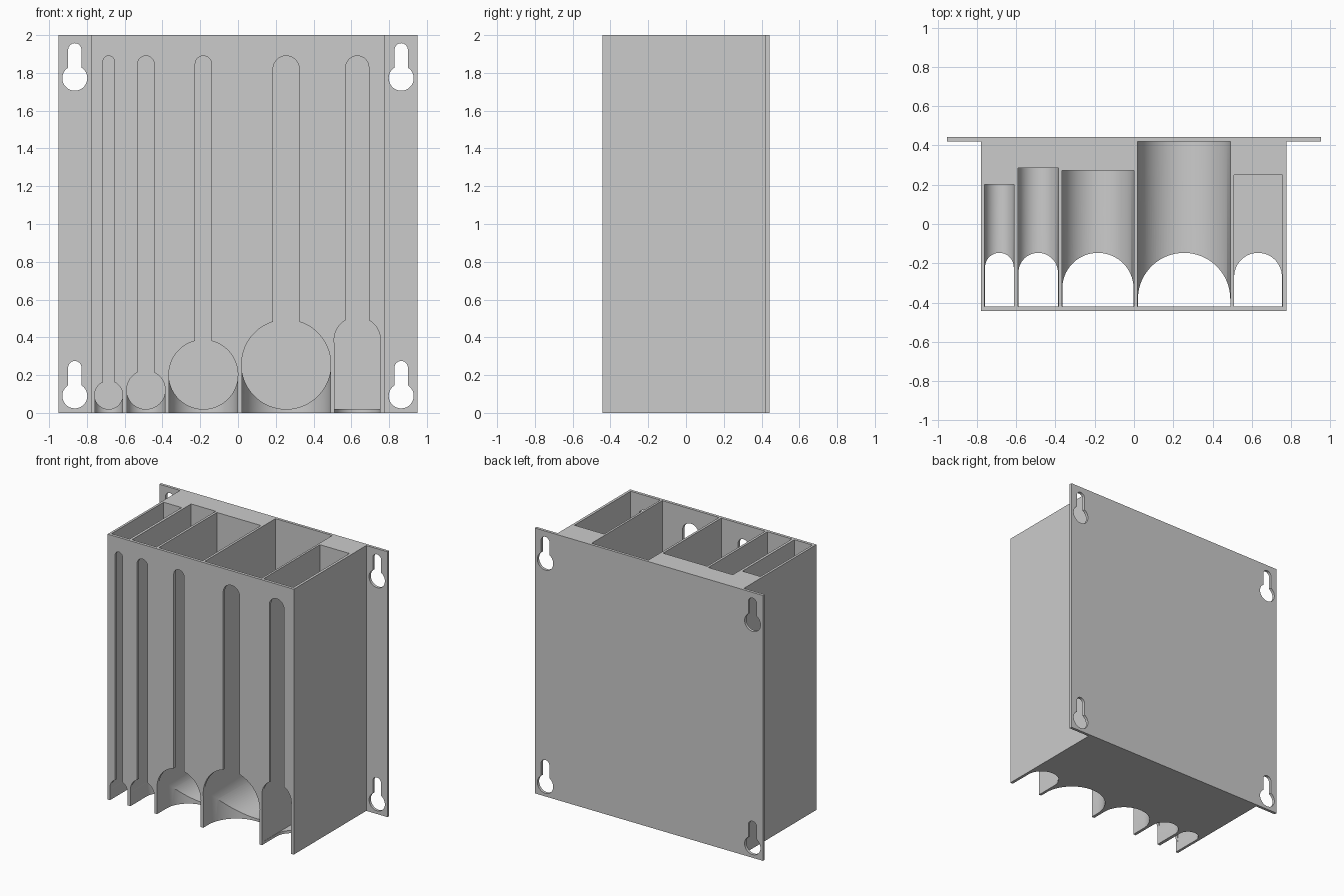
import bpy, bmesh
from math import sin, cos, pi, asin

cube = bpy.data.objects.get("Cube")
if cube:
    bpy.data.objects.remove(cube, do_unlink=True)

grey = bpy.data.materials.new("light grey plastic")
grey.use_nodes = True
colour = (0.6, 0.6, 0.6, 1)
grey.diffuse_color = colour
grey.node_tree.nodes["Principled BSDF"].inputs["Base Color"].default_value = colour


def prism(name, points, low, high, axis="y"):
    """Extrude an outline: (x, z) along y, or (x, y) along z."""
    place = (lambda p, d: (p[0], d, p[1])) if axis == "y" else (lambda p, d: (*p, d))
    bm = bmesh.new()
    a = [bm.verts.new(place(p, low)) for p in points]
    b = [bm.verts.new(place(p, high)) for p in points]
    bm.faces.new(a)
    bm.faces.new(b)
    for i in range(len(a)):
        j = (i + 1) % len(a)
        bm.faces.new((a[i], a[j], b[j], b[i]))
    bmesh.ops.recalc_face_normals(bm, faces=bm.faces[:])
    mesh = bpy.data.meshes.new(name)
    bm.to_mesh(mesh)
    bm.free()
    mesh.materials.append(grey)
    obj = bpy.data.objects.new(name, mesh)
    bpy.context.collection.objects.link(obj)
    return obj


def rect(x0, x1, z0, z1):
    return [(x0, z0), (x1, z0), (x1, z1), (x0, z1)]


def arc(cx, cy, r, start, end, n=32):
    return [(cx + r * cos(start + (end - start) * i / n),
             cy + r * sin(start + (end - start) * i / n)) for i in range(n + 1)]


def keyhole(cx, cz, r, half, top):
    """Round hole with a narrower round-ended slit rising from it."""
    a = asin(half / r)
    return (arc(cx, cz, r, pi / 2 + a, 2.5 * pi - a, 64)
            + arc(cx, top - half, half, 0, pi, 24))


def cut(target, cutter):
    cutter.hide_render = True
    mod = target.modifiers.new("cut", "BOOLEAN")
    mod.operation = "DIFFERENCE"
    mod.solver = "EXACT"
    mod.object = cutter
    bpy.context.view_layer.objects.active = target
    bpy.ops.object.modifier_apply(modifier=mod.name)
    bpy.data.objects.remove(cutter, do_unlink=True)


FRONT, BACK, PLATE = -0.442, 0.442, 0.421
body = prism("dispenser_body", rect(-0.778, 0.775, 0, 2), FRONT, PLATE)
plate = prism("mounting_plate", rect(-0.951, 0.951, 0, 2), PLATE, BACK)

# Channels: left edge, right edge, back wall, slit half width, round floor
channels = [
    (-0.760, -0.610, 0.200, 0.030, True),
    (-0.590, -0.385, 0.285, 0.044, True),
    (-0.367, 0.000, 0.273, 0.043, True),
    (0.018, 0.492, 0.430, 0.069, True),
    (0.508, 0.755, 0.250, 0.061, False),
]
FLOOR, GAP = 0.02, 0.001
for x0, x1, back, half, rounded in channels:
    cx, r = (x0 + x1) / 2, (x1 - x0) / 2
    cz = FLOOR + r if rounded else 0.385
    # Storage channel, open at the top
    if rounded:
        outline = arc(cx, cz, r, pi, 2 * pi, 48) + [(x1, 2.1), (x0, 2.1)]
    else:
        outline = rect(x0, x1, FLOOR, 2.1)
    cut(body, prism("channel_cutter", outline, -0.42, back))
    # Front opening with viewing slit
    cut(body, prism("slit_cutter", keyhole(cx, cz, r - GAP, half, 1.89), -0.5, -0.41))
    # Finger notch through the floor and lower front wall
    rn = r - 2 * GAP
    notch = arc(cx, -0.145 - r, rn, 0, pi, 48) + [(cx - rn, -0.6), (cx + rn, -0.6)]
    cut(body, prism("notch_cutter", notch, -0.1, cz, "z"))

# Keyhole screw mounts in the four corners
for x in (-0.864, 0.864):
    for z in (0.09, 1.772):
        cut(plate, prism("mount_cutter", keyhole(x, z, 0.066, 0.035, z + 0.185), 0.3, 0.6))

for obj in (body, plate):
    bpy.ops.object.select_all(action="DESELECT")
    obj.select_set(True)
    bpy.context.view_layer.objects.active = obj
    bpy.ops.object.shade_smooth_by_angle(angle=pi / 6)
